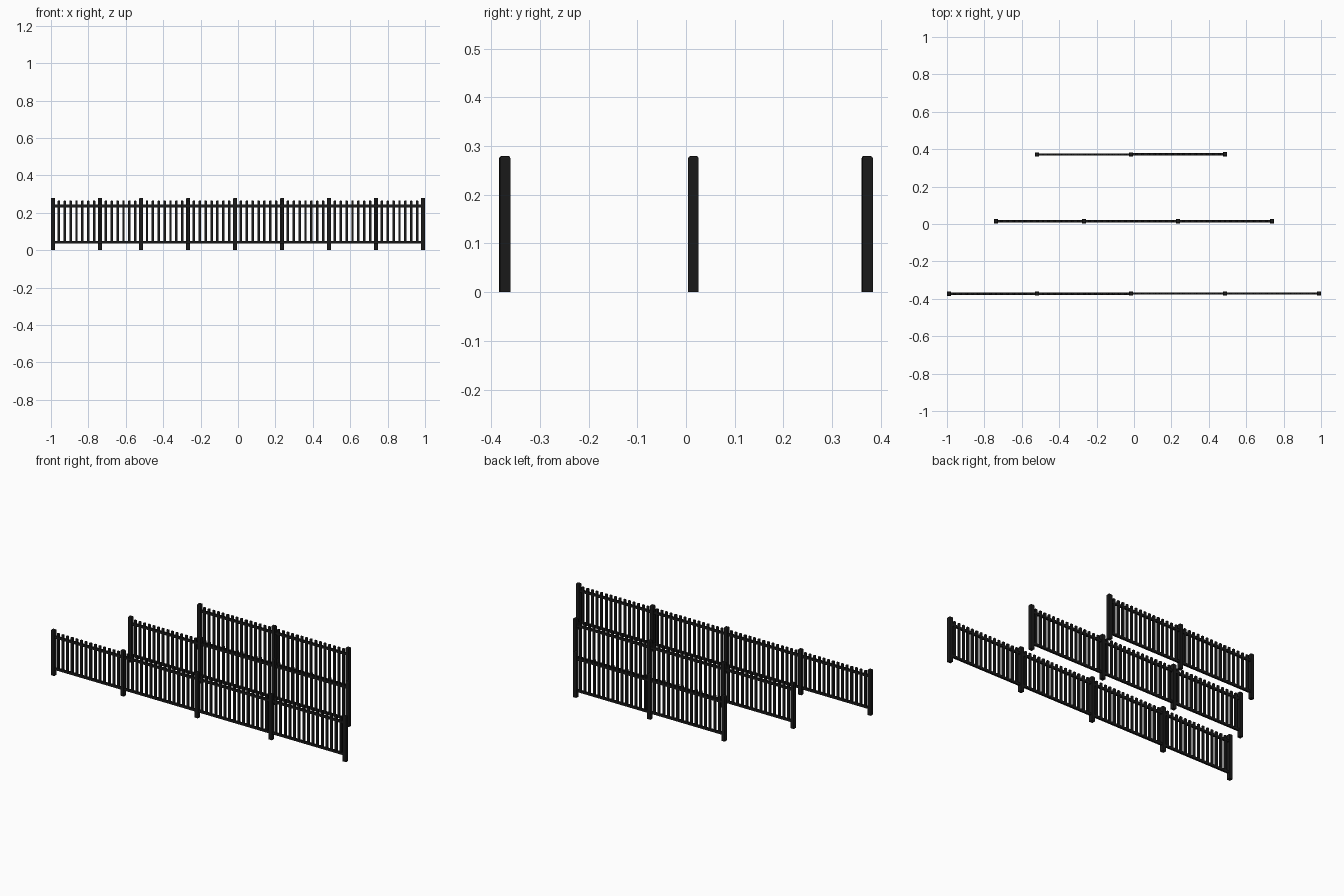
import bpy, bmesh
from mathutils import Matrix, Vector

if "Cube" in bpy.data.objects:
    bpy.data.objects.remove(bpy.data.objects["Cube"])

PITCH = 1.978 / 63          # picket spacing; posts sit on the same grid
X0 = -0.989
POST_W, POST_H = 0.022, 0.28

black = bpy.data.materials.new("black_metal")
black.diffuse_color = (0.01, 0.01, 0.01, 1)
black.use_nodes = True
black.node_tree.nodes["Principled BSDF"].inputs["Base Color"].default_value = black.diffuse_color


def bar(bm, x0, x1, y, depth, z0, z1, chamfer=0.0):
    """Box from x0..x1, z0..z1 centred on y, with optional chamfered top."""
    size = Vector((x1 - x0, depth, z1 - z0))
    mat = Matrix.Translation(((x0 + x1) / 2, y, (z0 + z1) / 2)) @ Matrix.Diagonal(size).to_4x4()
    verts = bmesh.ops.create_cube(bm, size=1, matrix=mat)["verts"]
    if chamfer:
        edges = {e for v in verts for e in v.link_edges
                 if all(w.co.z > z1 - 1e-5 for w in e.verts)}
        bmesh.ops.bevel(bm, geom=list(edges), offset=chamfer, segments=2,
                        profile=0.5, affect='EDGES')


def finish(bm, name):
    mesh = bpy.data.meshes.new(name)
    bm.to_mesh(mesh)
    bm.free()
    mesh.materials.append(black)
    bpy.context.collection.objects.link(bpy.data.objects.new(name, mesh))


def fence_row(name, y_left, y_right, stops):
    """One straight fence; stops are grid indices of the posts."""
    first, last = stops[0], stops[-1]
    gx = lambda i: X0 + i * PITCH
    gy = lambda i: y_left + (y_right - y_left) * (i - first) / (last - first)

    # posts
    bm = bmesh.new()
    for i in stops:
        bar(bm, gx(i) - POST_W / 2, gx(i) + POST_W / 2, gy(i), POST_W, 0, POST_H, 0.006)
    finish(bm, name + "_posts")

    # top and bottom rails, one pair per panel
    bm = bmesh.new()
    for a, b in zip(stops, stops[1:]):
        for z in (0.042, 0.236):
            bar(bm, gx(a) + POST_W / 2, gx(b) - POST_W / 2, (gy(a) + gy(b)) / 2,
                0.012, z - 0.007, z + 0.007)
    finish(bm, name + "_rails")

    # pickets
    bm = bmesh.new()
    for i in range(first, last):
        if i not in stops:
            bar(bm, gx(i) - 0.0065, gx(i) + 0.0065, gy(i), 0.011, 0.042, 0.265, 0.003)
    finish(bm, name + "_pickets")


fence_row("front_fence", -0.373, -0.371, (0, 15, 31, 47, 63))
fence_row("middle_fence", 0.015, 0.015, (8, 23, 39, 55))
fence_row("back_fence", 0.371, 0.373, (15, 31, 47))
